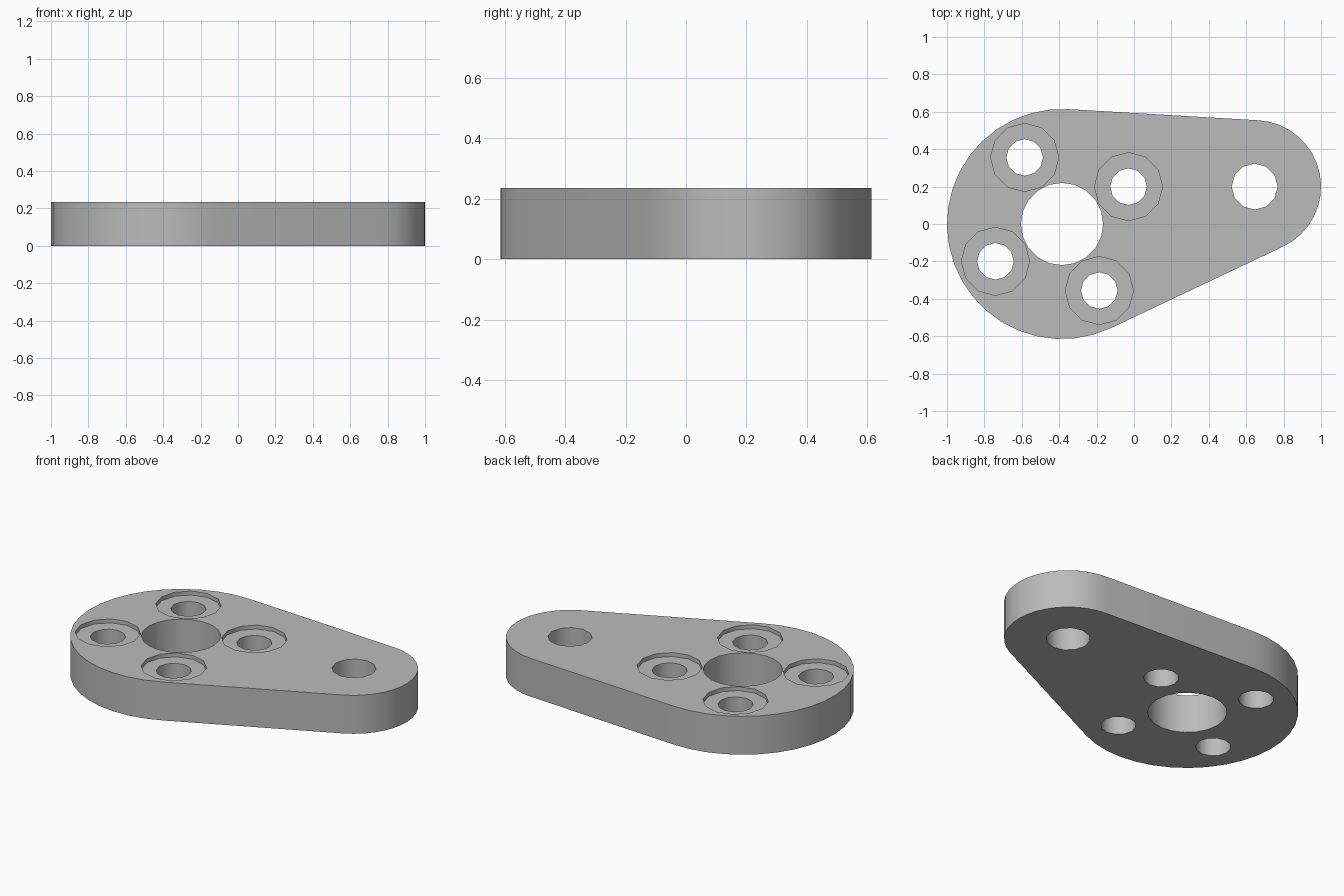
import bpy, bmesh
from math import acos, atan2, cos, sin, pi, hypot, radians

cube = bpy.data.objects.get("Cube")
if cube:
    bpy.data.objects.remove(cube, do_unlink=True)

HEIGHT = 0.235
HUB, HUB_R = (-0.385, 0.0), 0.615
TIP, TIP_R = (0.645, 0.2), 0.355

metal = bpy.data.materials.new("plain_grey")
metal.use_nodes = True
grey = (0.5, 0.5, 0.5, 1)
metal.diffuse_color = grey
metal.node_tree.nodes["Principled BSDF"].inputs["Base Color"].default_value = grey


def arc(centre, radius, start, end, steps):
    angles = [start + (end - start) * i / steps for i in range(steps + 1)]
    return [(centre[0] + radius * cos(a), centre[1] + radius * sin(a)) for a in angles]


def prism(name, outline, bottom, top):
    bm = bmesh.new()
    face = bm.faces.new([bm.verts.new((x, y, bottom)) for x, y in outline])
    raised = bmesh.ops.extrude_face_region(bm, geom=[face])["geom"]
    verts = [v for v in raised if isinstance(v, bmesh.types.BMVert)]
    bmesh.ops.translate(bm, verts=verts, vec=(0, 0, top - bottom))
    bmesh.ops.recalc_face_normals(bm, faces=bm.faces)
    mesh = bpy.data.meshes.new(name)
    bm.to_mesh(mesh)
    bm.free()
    mesh.materials.append(metal)
    obj = bpy.data.objects.new(name, mesh)
    bpy.context.collection.objects.link(obj)
    return obj


# Lever plate: two rounded ends joined by their tangent lines
dx, dy = TIP[0] - HUB[0], TIP[1] - HUB[1]
lean, spread = atan2(dy, dx), acos((HUB_R - TIP_R) / hypot(dx, dy))
upper, lower = lean + spread, lean - spread
outline = arc(HUB, HUB_R, upper, lower + 2 * pi, 22) + arc(TIP, TIP_R, lower, upper, 16)
plate = prism("lever_plate", outline, 0, HEIGHT)
bpy.context.view_layer.objects.active = plate
plate.select_set(True)


def drill(name, centre, radius, sides, floor=-0.1):
    cutter = prism(name, arc(centre, radius, 0, 2 * pi, sides)[:-1], floor, HEIGHT + 0.1)
    cutter.hide_render = True
    mod = plate.modifiers.new(name, 'BOOLEAN')
    mod.operation = 'DIFFERENCE'
    mod.solver = 'EXACT'
    mod.object = cutter
    bpy.ops.object.modifier_apply(modifier=name)
    bpy.data.objects.remove(cutter, do_unlink=True)


# Central bore and pivot hole
drill("centre_bore", HUB, 0.22, 20)
drill("pivot_hole", TIP, 0.123, 12)

# Four counterbored bolt holes around the bore
for i in range(4):
    a = radians(29.3) + i * pi / 2
    spot = (HUB[0] + 0.408 * cos(a), HUB[1] + 0.408 * sin(a))
    drill("counterbore", spot, 0.182, 12, HEIGHT - 0.024)
    drill("bolt_hole", spot, 0.098, 12)

bpy.ops.object.shade_smooth_by_angle(angle=radians(35))
